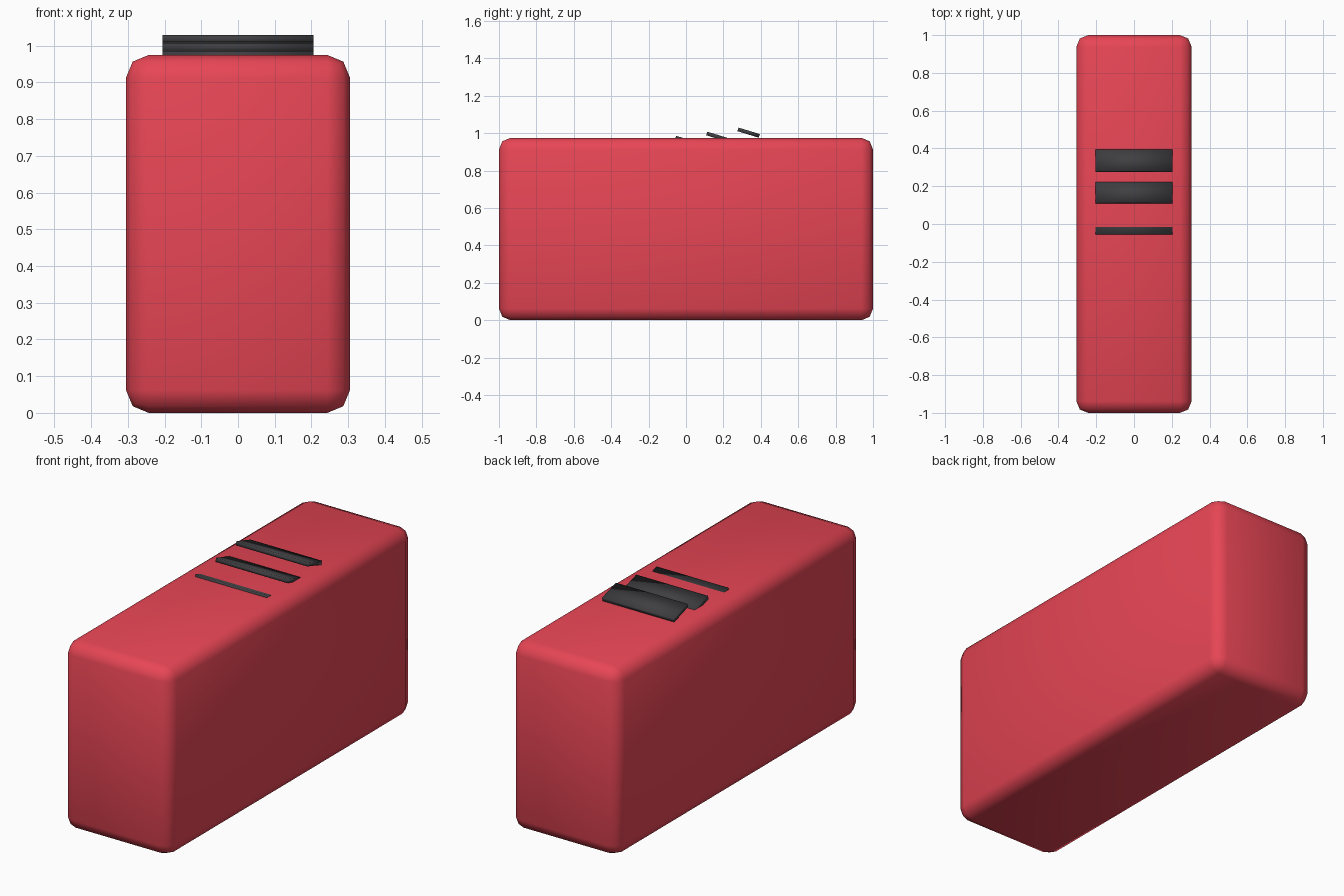
import bpy
from math import radians

if "Cube" in bpy.data.objects:
    bpy.data.objects.remove(bpy.data.objects["Cube"])


def material(name, color):
    m = bpy.data.materials.new(name)
    m.diffuse_color = color
    m.use_nodes = True
    m.node_tree.nodes["Principled BSDF"].inputs["Base Color"].default_value = m.diffuse_color
    return m


def box(name, size, location, mat, tilt=0.0):
    bpy.ops.mesh.primitive_cube_add(size=1, location=location)
    ob = bpy.context.object
    ob.name = name
    ob.scale = size
    bpy.ops.object.transform_apply(location=False, rotation=False, scale=True)
    ob.rotation_euler.x = tilt
    ob.data.materials.append(mat)
    bpy.ops.object.shade_smooth()
    return ob


red = material("red_shell", (0.80, 0.06, 0.09, 1))
dark = material("dark_slat", (0.05, 0.05, 0.055, 1))

# Main body: tall narrow box with two-step rounded edges
body = box("body", (0.61, 2.0, 0.975), (0, 0, 0.4875), red)
bevel = body.modifiers.new("rounded_edges", 'BEVEL')
bevel.width = 0.062
bevel.segments = 2

# Three tilted vent slats, stepping down toward the front into the body
for i in range(3):
    box(f"vent_slat_{i + 1}", (0.41, 0.119, 0.02),
        (0, 0.335 - 0.167 * i, 1.003 - 0.022 * i), dark, radians(-17))
